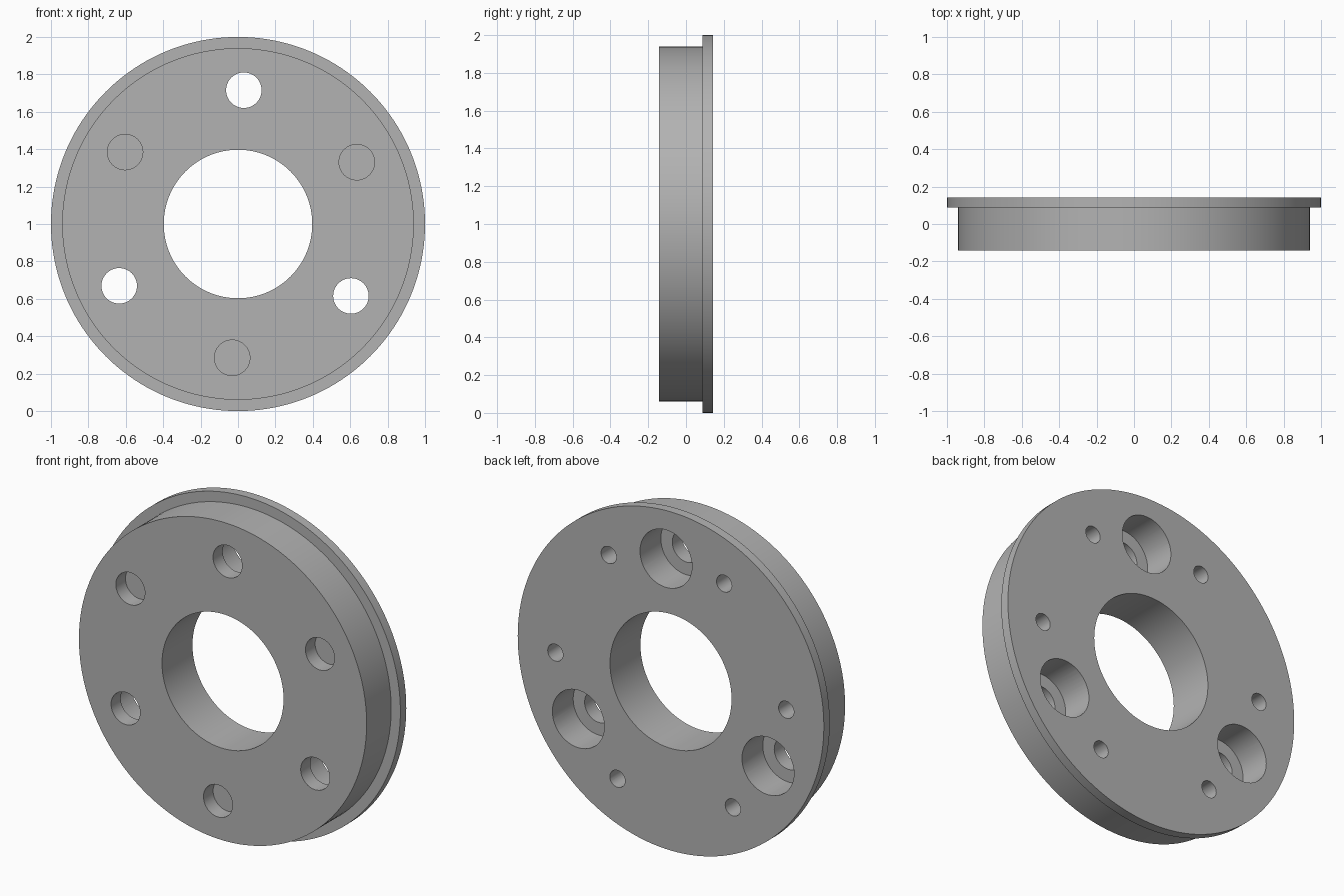
import bpy
import bmesh
from math import cos, sin, pi, radians

cube = bpy.data.objects.get("Cube")
if cube:
    bpy.data.objects.remove(cube, do_unlink=True)

FRONT, BACK, STEP = -0.142, 0.142, 0.087
OVER = 0.05            # how far cutters reach past a face
CENTRE_Z = 1.0

grey = bpy.data.materials.new("machined_grey")
grey.use_nodes = True
colour = (0.45, 0.45, 0.45, 1)
grey.diffuse_color = colour
grey.node_tree.nodes["Principled BSDF"].inputs["Base Color"].default_value = colour


def lathe(bm, profile, segments, x=0.0, z=CENTRE_Z, ring=False):
    """Revolve (radius, y) points about a y-parallel axis; cap the ends or close into a ring."""
    loops = []
    for r, y in profile:
        angles = [2 * pi * i / segments for i in range(segments)]
        loops.append([bm.verts.new((x + r * cos(a), y, z + r * sin(a))) for a in angles])
    pairs = list(zip(loops, loops[1:]))
    if ring:
        pairs.append((loops[-1], loops[0]))
    else:
        bm.faces.new(loops[0])
        bm.faces.new(loops[-1])
    for a, b in pairs:
        for i in range(segments):
            j = (i + 1) % segments
            bm.faces.new((a[i], a[j], b[j], b[i]))


def finish(bm, name):
    bmesh.ops.recalc_face_normals(bm, faces=bm.faces)
    mesh = bpy.data.meshes.new(name)
    bm.to_mesh(mesh)
    bm.free()
    mesh.materials.append(grey)
    obj = bpy.data.objects.new(name, mesh)
    bpy.context.collection.objects.link(obj)
    return obj


def polar(radius, degrees):
    a = radians(degrees)
    return {"x": radius * cos(a), "z": CENTRE_Z + radius * sin(a)}


# Flanged ring with its central bore
bm = bmesh.new()
lathe(bm, [(0.397, FRONT), (0.94, FRONT), (0.94, STEP),
           (1.0, STEP), (1.0, BACK), (0.397, BACK)], 160, ring=True)
flange = finish(bm, "flanged_ring")

# Hole cutters, alternating counterbored bolt holes and blind front holes
bm = bmesh.new()
seat = FRONT + 0.09
for k in range(6):
    place = polar(0.716, 27.5 + 60 * k)
    if k % 2:
        profile = [(0.095, FRONT - OVER), (0.095, seat), (0.17, seat), (0.17, BACK + OVER)]
    else:
        profile = [(0.095, FRONT - OVER), (0.095, seat)]
    lathe(bm, profile, 48, **place)
    # Small blind holes in the back face
    lathe(bm, [(0.05, BACK - 0.17), (0.05, BACK + OVER)], 32, **polar(0.755, 57.5 + 60 * k))
cutter = finish(bm, "hole_cutters")
cutter.hide_render = True

# Cut the holes and discard the cutters
cut = flange.modifiers.new("holes", "BOOLEAN")
cut.operation = "DIFFERENCE"
cut.solver = "EXACT"
cut.object = cutter
bpy.ops.object.select_all(action="DESELECT")
flange.select_set(True)
bpy.context.view_layer.objects.active = flange
bpy.ops.object.modifier_apply(modifier=cut.name)
bpy.data.objects.remove(cutter, do_unlink=True)

bpy.ops.object.shade_smooth_by_angle(angle=radians(30))
